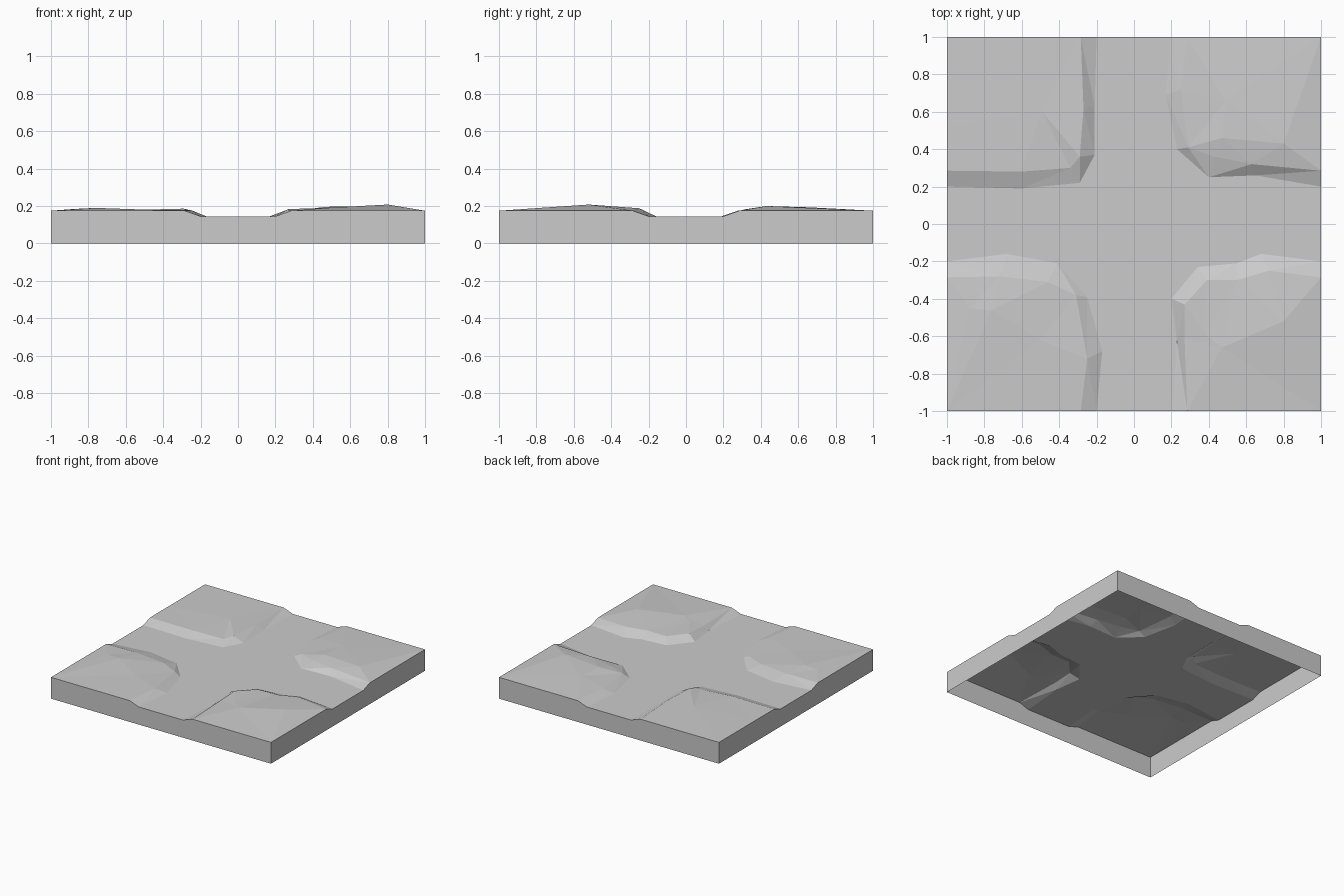
import bpy
import bmesh
from mathutils import Vector
from mathutils.geometry import delaunay_2d_cdt

# Remove the default cube
default_cube = bpy.data.objects.get("Cube")
if default_cube:
    bpy.data.objects.remove(default_cube, do_unlink=True)

FLOOR = 0.145      # height of the flat crossing paths
BORDER = 0.175     # height of the raised ground where it meets the tile edge

# One material for the whole tile
stone = bpy.data.materials.new("light_grey_stone")
stone.use_nodes = True
grey = (0.6, 0.6, 0.6, 1)
stone.diffuse_color = grey
stone.node_tree.nodes["Principled BSDF"].inputs["Base Color"].default_value = grey

# Each raised corner: side signs, foot of the bank, rim of the bank, crests.
# Plan positions are in hundredths, measured away from the centre;
# heights are in thousandths. Every bank runs from the x edge to the y edge.
corners = [
    dict(side=(-1, 1),
         foot=[(60, 19), (29, 22), (21, 37), (21, 63)],
         rim=[(60, 28, 176), (34, 30, 169), (29, 36, 186), (27, 62, 182)],
         crests=[(98, 53, 176), (49, 60, 181)]),
    dict(side=(1, 1),
         foot=[(65, 26), (40, 25), (23, 40), (17, 69)],
         rim=[(63, 32, 183), (43, 36, 177), (29, 41, 172), (25, 72, 175)],
         crests=[(47, 46, 196), (80, 43, 200), (49, 66, 193)]),
    dict(side=(-1, -1),
         foot=[(68, 16), (41, 21), (25, 39), (17, 68)],
         rim=[(72, 28, 176), (46, 31, 175), (31, 38, 170), (25, 72, 178)],
         crests=[(88, 45, 184), (76, 46, 190), (50, 62, 181)]),
    dict(side=(1, -1),
         foot=[(68, 16), (55, 21), (34, 23), (20, 40), (23, 63)],
         rim=[(72, 25, 188), (55, 30, 181), (39, 30, 180),
              (27, 43, 185), (27, 61, 177)],
         crests=[(80, 52, 208), (47, 66, 190), (38, 59, 186)]),
]

plan, heights, creases = [], [], []


def add_point(side, x, y, z):
    """Store one terrain point, mirrored into its corner of the tile."""
    plan.append(Vector((side[0] * x, side[1] * y)))
    heights.append(z)
    return len(plan) - 1


def add_chain(side, points):
    """Store a run of points and keep the line between them as a crease."""
    chain = [add_point(side, *point) for point in points]
    creases.extend(zip(chain, chain[1:]))


# Lay out the banks, crests and outer corners of the four raised areas
for corner in corners:
    side = corner["side"]
    foot = [(x / 100, y / 100, FLOOR) for x, y in corner["foot"]]
    rim = [(x / 100, y / 100, z / 1000) for x, y, z in corner["rim"]]
    add_chain(side, [(1, 0.2, FLOOR)] + foot + [(0.2, 1, FLOOR)])
    add_chain(side, [(1, 0.285, BORDER)] + rim + [(0.285, 1, BORDER)])
    for x, y, z in corner["crests"]:
        add_point(side, x / 100, y / 100, z / 1000)
    add_point(side, 1, 1, BORDER)

# Triangulate the ground surface along its creases
verts, _, faces, sources, _, _ = delaunay_2d_cdt(plan, creases, [], 0, 0.0001)
bm = bmesh.new()
ground = [bm.verts.new((co.x, co.y, heights[source[0]]))
          for co, source in zip(verts, sources)]
for face in faces:
    bm.faces.new([ground[index] for index in face])
bmesh.ops.recalc_face_normals(bm, faces=bm.faces)
if sum(face.normal.z for face in bm.faces) < 0:
    bmesh.ops.reverse_faces(bm, faces=bm.faces)

# Drop the side walls from the border, leaving the underside open
border = [edge for edge in bm.edges if edge.is_boundary]
skirt = bmesh.ops.extrude_edge_only(bm, edges=border)["geom"]
for item in skirt:
    if isinstance(item, bmesh.types.BMVert):
        item.co.z = 0

# Turn every wall to face outwards
bm.normal_update()
inward = [face for face in bm.faces
          if abs(face.normal.z) < 0.01
          and face.normal.dot(face.calc_center_median()) < 0]
if inward:
    bmesh.ops.reverse_faces(bm, faces=inward)

# Flat shaded tile object
mesh = bpy.data.meshes.new("ground_tile")
bm.to_mesh(mesh)
bm.free()
mesh.materials.append(stone)
tile = bpy.data.objects.new("ground_tile", mesh)
bpy.context.collection.objects.link(tile)
